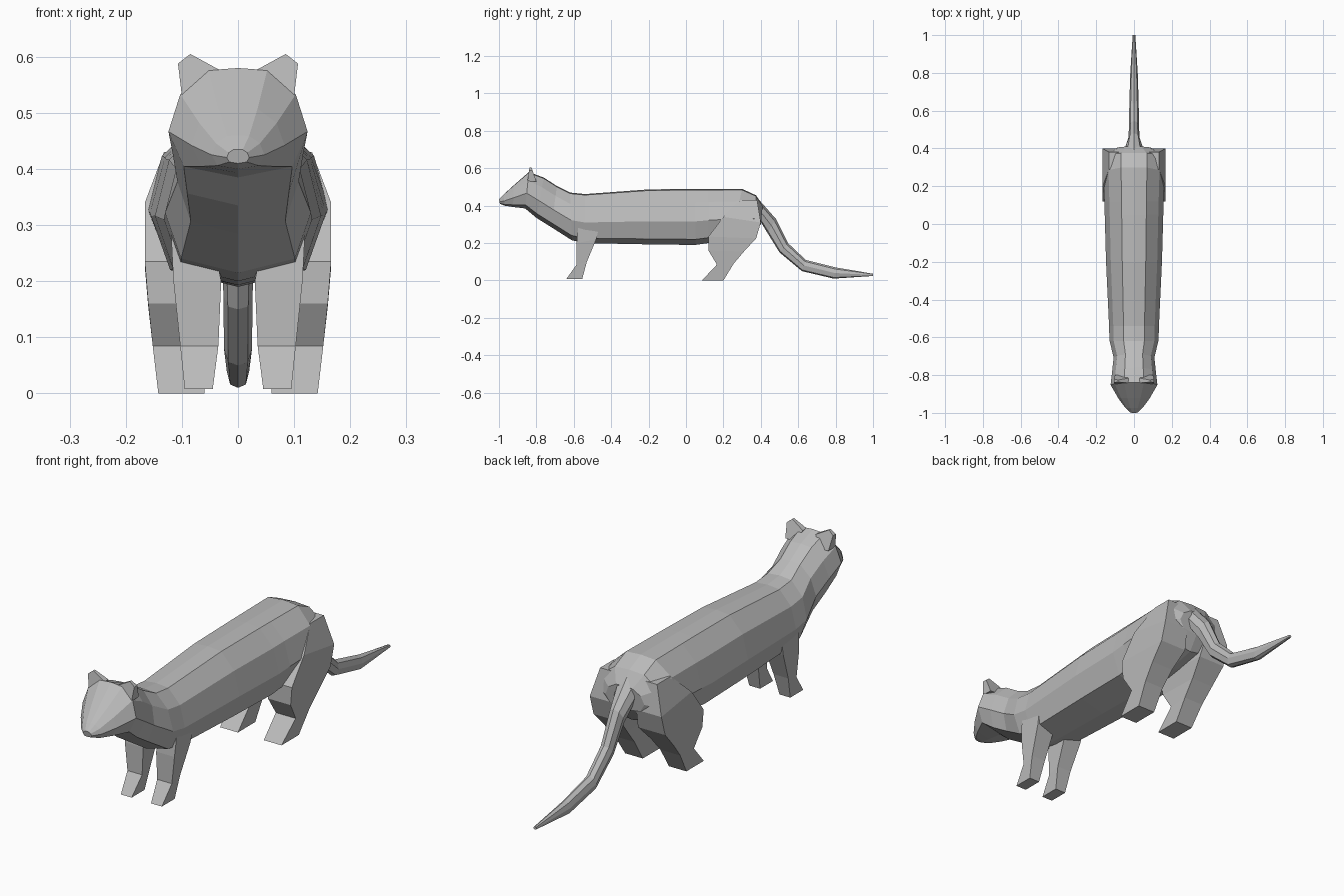
import bpy
import bmesh

cube = bpy.data.objects.get("Cube")
if cube:
    bpy.data.objects.remove(cube, do_unlink=True)

fur = bpy.data.materials.new("grey_fur")
fur.use_nodes = True
grey = (0.5, 0.5, 0.5, 1)
fur.diffuse_color = grey
bsdf = fur.node_tree.nodes["Principled BSDF"]
bsdf.inputs["Base Color"].default_value = grey
bsdf.inputs["Roughness"].default_value = 0.8


def loft(name, rings):
    """Skin a list of equal-length point rings and cap both ends."""
    bm = bmesh.new()
    loops = [[bm.verts.new(p) for p in ring] for ring in rings]
    for a, b in zip(loops, loops[1:]):
        for i in range(len(a)):
            j = (i + 1) % len(a)
            bm.faces.new((a[i], a[j], b[j], b[i]))
    bm.faces.new(loops[0])
    bm.faces.new(loops[-1])
    bmesh.ops.recalc_face_normals(bm, faces=bm.faces)
    mesh = bpy.data.meshes.new(name)
    bm.to_mesh(mesh)
    bm.free()
    mesh.materials.append(fur)
    obj = bpy.data.objects.new(name, mesh)
    bpy.context.collection.objects.link(obj)
    return obj


def section(profile, yt, zt, yb, zb, w):
    """Symmetric ring hung between a top and a bottom point."""
    half = [(w * u, yb + (yt - yb) * t, zb + (zt - zb) * t) for u, t in profile]
    return half + [(-x, y, z) for x, y, z in half[-2:0:-1]]


def limb_ring(yf, zf, yr, zr, inner, outer):
    """Four-sided ring from front and rear edges and two side limits."""
    return [(inner, yf, zf), (outer, yf, zf), (outer, yr, zr), (inner, yr, zr)]


def pair(name, rings):
    for side, sign in (("left", 1), ("right", -1)):
        loft(side + "_" + name, [[(sign * x, y, z) for x, y, z in r] for r in rings])


# Head, neck and long torso: top y, top z, bottom y, bottom z, half width
body_profile = [(0, 1), (.42, .98), (.83, .76), (1, .42), (.78, .1), (0, 0)]
body = [
    (-1, .435, -.995, .41, .02),
    (-.975, .46, -.97, .4, .047),
    (-.92, .51, -.925, .393, .083),
    (-.84, .58, -.86, .385, .124),
    (-.76, .55, -.8, .335, .116),
    (-.69, .505, -.72, .285, .108),
    (-.62, .47, -.61, .215, .13),
    (-.54, .462, -.54, .2, .132),
    (-.2, .487, -.2, .193, .148),
    (.05, .49, .05, .19, .155),
    (.12, .49, .12, .2, .157),
    (.3, .49, .24, .215, .163),
    (.375, .455, .36, .24, .162),
    (.41, .4, .4, .3, .09),
]
loft("body", [section(body_profile, *r) for r in body])

# Drooping tail
tail_profile = [(0, 1), (.7, .85), (1, .5), (.7, .1), (0, 0)]
tail = [
    (.37, .455, .39, .33, .055),
    (.48, .33, .435, .255, .03),
    (.545, .2, .5, .15, .026),
    (.64, .11, .62, .05, .025),
    (.8, .07, .79, .01, .02),
    (1, .036, 1, .024, .007),
]
loft("tail", [section(tail_profile, *r) for r in tail])

# Hind legs with haunches
hind = [
    (.085, 0, .2, 0, .06, .142),
    (.165, .085, .255, .09, .06, .152),
    (.12, .16, .31, .155, .055, .16),
    (.12, .235, .375, .225, .04, .166),
    (.2, .34, .4, .31, .05, .166),
    (.29, .43, .38, .43, .06, .132),
]
pair("hind_leg", [limb_ring(*r) for r in hind])

# Front legs
fore = [
    (-.64, .008, -.555, .008, .045, .095),
    (-.585, .085, -.53, .1, .035, .103),
    (-.585, .2, -.48, .22, .03, .115),
    (-.575, .3, -.46, .3, .05, .12),
]
pair("front_leg", [limb_ring(*r) for r in fore])

# Upright ears, thin front to back
ear_outline = [(.03, .575), (.085, .605), (.107, .588), (.1, .53), (.05, .53)]
ear_front = [(x, -.848 + (z - .53) * .15, z) for x, z in ear_outline]
ear_back = [(x, -.8 - (z - .53) * .35, z) for x, z in ear_outline]
pair("ear", [ear_front, ear_back])
